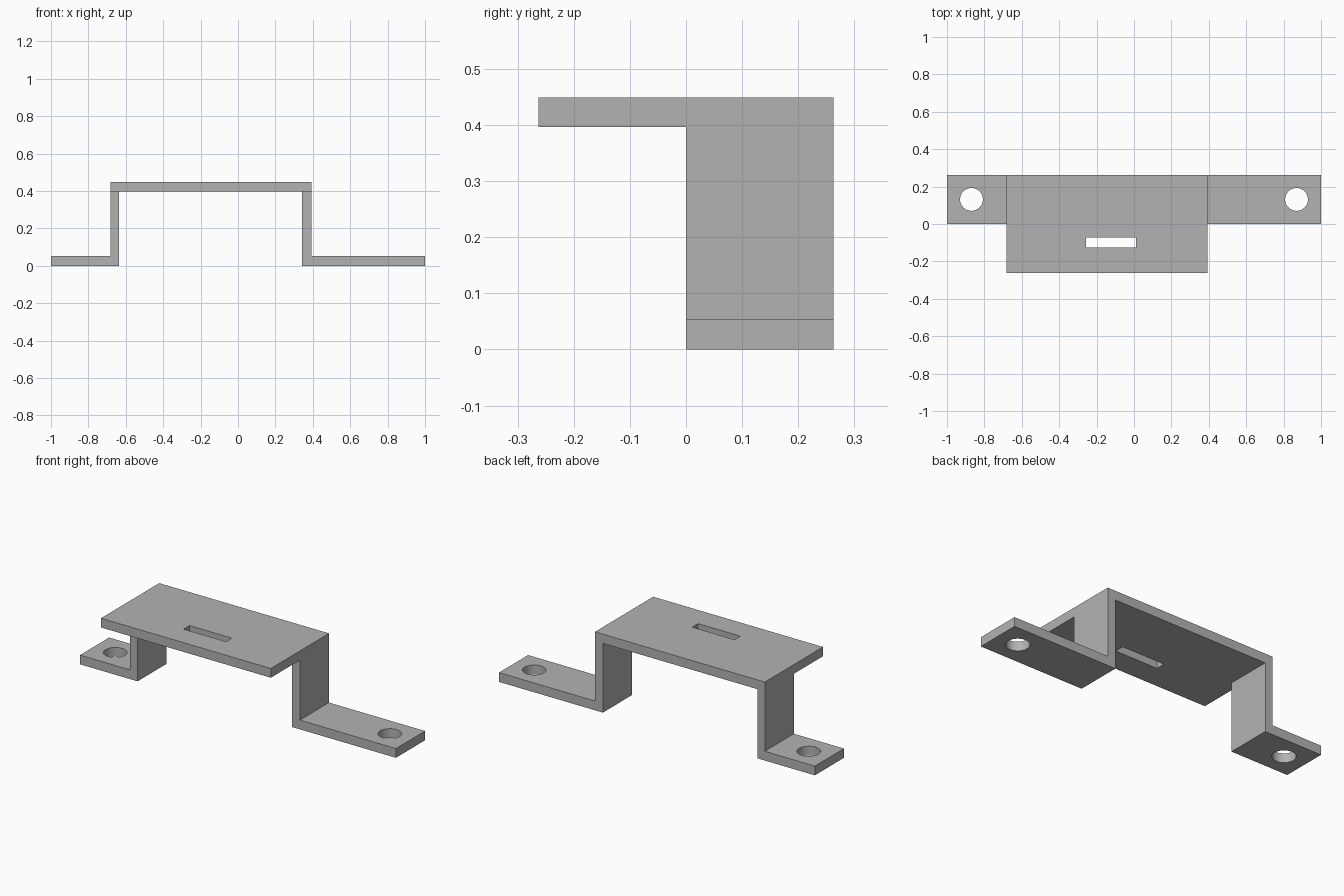
import bpy, bmesh

cube = bpy.data.objects.get("Cube")
if cube:
    bpy.data.objects.remove(cube, do_unlink=True)

DEPTH = 0.263
XS = [-1.0, -0.683, -0.636, 0.342, 0.392, 1.0]   # foot, leg, deck, leg, foot
ZS = [0.0, 0.053, 0.396, 0.449]                  # foot, leg, deck layers

grey = bpy.data.materials.new("plain grey")
grey.use_nodes = True
colour = (0.45, 0.45, 0.45, 1.0)
grey.diffuse_color = colour
grey.node_tree.nodes["Principled BSDF"].inputs["Base Color"].default_value = colour


def extrude(bm, faces, y):
    """Extrude faces along y and return the far faces."""
    out = bmesh.ops.extrude_face_region(bm, geom=faces)["geom"]
    for v in out:
        if isinstance(v, bmesh.types.BMVert):
            v.co.y = y
    return [f for f in out if isinstance(f, bmesh.types.BMFace)]


# Folded strap: cross-section cells, extruded backwards
cells = [(i, 0) for i in (0, 1, 3, 4)] + [(1, 1), (3, 1)] + [(i, 2) for i in (1, 2, 3)]
bm = bmesh.new()
section = []
for i, k in cells:
    corners = [(i, k), (i + 1, k), (i + 1, k + 1), (i, k + 1)]
    section.append(bm.faces.new([bm.verts.new((XS[a], 0, ZS[b])) for a, b in corners]))
bmesh.ops.remove_doubles(bm, verts=bm.verts[:], dist=0.0001)
extrude(bm, bm.faces[:], DEPTH)

# Deck overhang: pull the deck's front faces forwards
deck = [f for f in bm.faces
        if all(abs(v.co.y) < 0.001 and v.co.z > ZS[2] - 0.001 for v in f.verts)]
extrude(bm, deck, -DEPTH)
inner = [f for f in bm.faces
         if all(abs(v.co.y) < 0.001 and v.co.z > ZS[2] - 0.001 for v in f.verts)]
bmesh.ops.delete(bm, geom=inner, context="FACES_ONLY")
bmesh.ops.recalc_face_normals(bm, faces=bm.faces[:])
bmesh.ops.dissolve_limit(bm, angle_limit=0.01, verts=bm.verts[:], edges=bm.edges[:])

mesh = bpy.data.meshes.new("mounting_bracket")
bm.to_mesh(mesh)
bm.free()
bracket = bpy.data.objects.new("mounting_bracket", mesh)
bpy.context.collection.objects.link(bracket)
mesh.materials.append(grey)

# Cutters: a screw hole in each foot and a slot in the deck
cutters = []
for side, x in (("left", 0.869), ("right", -0.869)):
    bpy.ops.mesh.primitive_cylinder_add(vertices=48, radius=0.061, depth=0.2,
                                        location=(x, DEPTH / 2, 0.026))
    bpy.context.object.name = side + "_hole_cutter"
    cutters.append(bpy.context.object)
bpy.ops.mesh.primitive_cube_add(size=1, location=(-0.122, -0.1, 0.42))
bpy.context.object.name = "slot_cutter"
bpy.context.object.scale = (0.268, 0.053, 0.2)
cutters.append(bpy.context.object)

bpy.ops.object.select_all(action="DESELECT")
bracket.select_set(True)
bpy.context.view_layer.objects.active = bracket
for cutter in cutters:
    cutter.hide_render = True
    cutter.data.materials.append(grey)
    mod = bracket.modifiers.new(cutter.name, "BOOLEAN")
    mod.operation = "DIFFERENCE"
    mod.solver = "EXACT"
    mod.object = cutter
    bpy.ops.object.modifier_apply(modifier=mod.name)
    bpy.data.objects.remove(cutter, do_unlink=True)

# Smooth hole walls, sharp folds
bpy.ops.object.shade_smooth_by_angle(angle=0.52)
